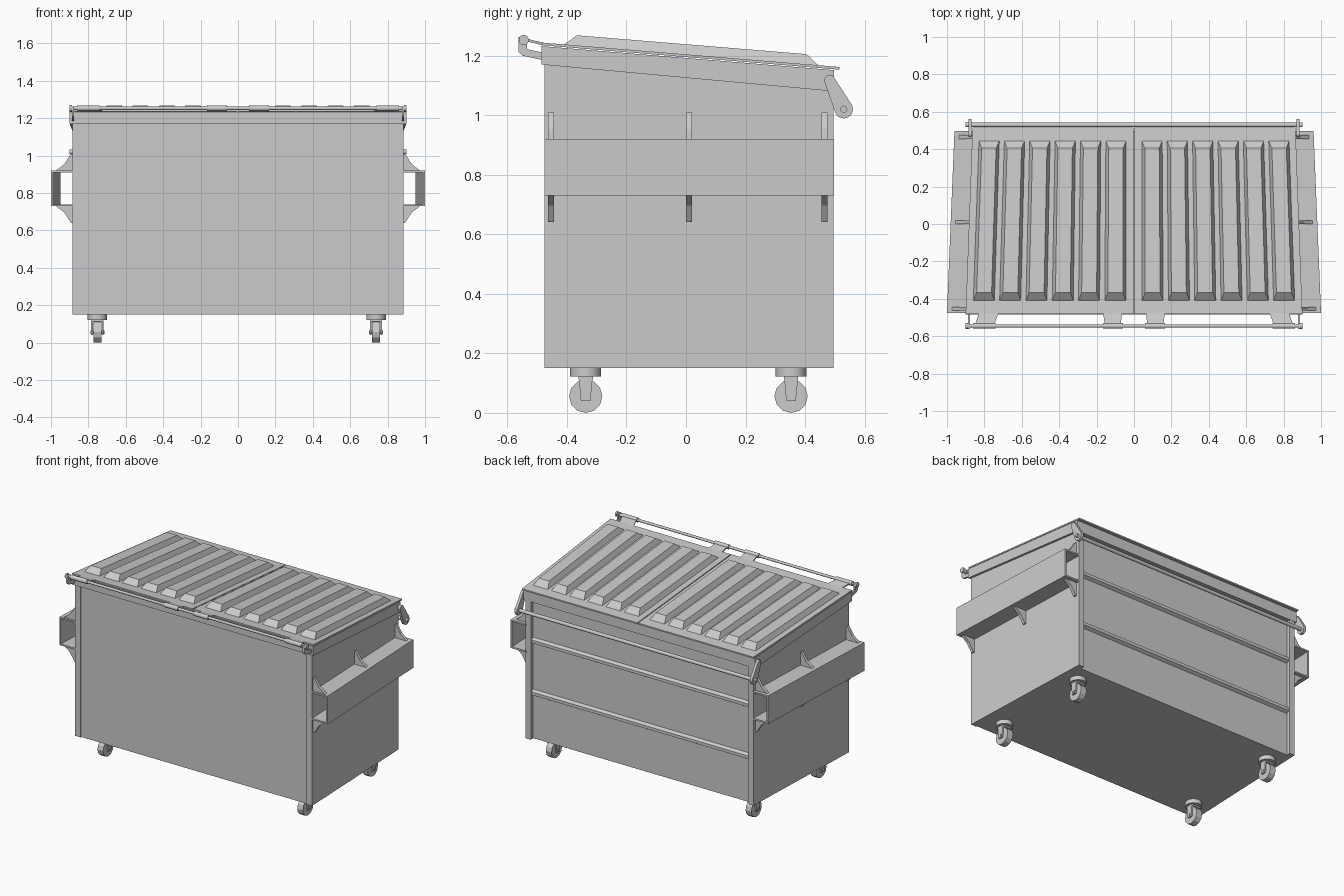
import bpy, bmesh, math
from mathutils import Vector, Matrix

if "Cube" in bpy.data.objects:
    bpy.data.objects.remove(bpy.data.objects["Cube"])


def lid_z(y):
    return 1.244 - 0.082 * (y + 0.485)


def finish(name, bm, taper=False, mirror=False, smooth=False):
    # The whole bin narrows slightly towards the back
    if taper:
        for v in bm.verts:
            v.co.x *= 1 - 0.04 * (v.co.y + 0.475) / 0.97
    bmesh.ops.recalc_face_normals(bm, faces=bm.faces)
    me = bpy.data.meshes.new(name)
    bm.to_mesh(me)
    bm.free()
    ob = bpy.data.objects.new(name, me)
    bpy.context.collection.objects.link(ob)
    if mirror:
        ob.modifiers.new("Mirror", 'MIRROR')
    if smooth:
        bpy.context.view_layer.objects.active = ob
        ob.select_set(True)
        bpy.ops.object.shade_smooth_by_angle(angle=math.radians(40))
        ob.select_set(False)
    return ob


def prism(name, pts, a, b, axis='X', **kw):
    # Extrude a profile: (y, z) along X, or (x, z) along Y
    bm = bmesh.new()
    place = (lambda p, t: (t, p[0], p[1])) if axis == 'X' else (lambda p, t: (p[0], t, p[1]))
    lo = [bm.verts.new(place(p, a)) for p in pts]
    hi = [bm.verts.new(place(p, b)) for p in pts]
    bm.faces.new(lo)
    bm.faces.new(hi)
    n = len(pts)
    for i in range(n):
        j = (i + 1) % n
        bm.faces.new((lo[i], lo[j], hi[j], hi[i]))
    return finish(name, bm, **kw)


def rod(name, p, q, r, sides=12, **kw):
    p, q = Vector(p), Vector(q)
    d = q - p
    bm = bmesh.new()
    m = Matrix.Translation((p + q) / 2) @ d.to_track_quat('Z', 'Y').to_matrix().to_4x4()
    bmesh.ops.create_cone(bm, cap_ends=True, segments=sides, radius1=r, radius2=r,
                          depth=d.length, matrix=m)
    return finish(name, bm, **kw)


def rect(a, b, c, d):
    return [(a, c), (b, c), (b, d), (a, d)]


# Body with recessed front and back panels
prism("body", [(-0.468, 0.15), (0.468, 0.15), (0.468, 1.13), (-0.468, 1.21)],
      -0.885, 0.885, taper=True)
prism("front_post", rect(-0.475, -0.46, 0.15, 1.18), 0.842, 0.885, taper=True, mirror=True)
prism("back_post", rect(0.46, 0.495, 0.15, 1.10), 0.845, 0.885, taper=True, mirror=True)

# Horizontal stiffeners on the back
for i, z in enumerate((0.46, 0.81)):
    prism(f"back_stiffener_{i}", [(0.46, z - 0.026), (0.488, z - 0.01), (0.488, z + 0.01),
                                  (0.46, z + 0.026)], -0.85, 0.85, taper=True)

# Sloping rim
prism("rim", [(-0.485, 1.17), (0.497, 1.08), (0.497, lid_z(0.497) - 0.012),
              (-0.485, lid_z(-0.485) - 0.012)], -0.9, 0.9, taper=True)

# Two lids with raised ribs
prism("lid", [(-0.482, lid_z(-0.482) - 0.009), (0.515, lid_z(0.515) - 0.009),
              (0.515, lid_z(0.515)), (-0.482, lid_z(-0.482))],
      0.003, 0.9, taper=True, mirror=True)
for i in range(6):
    c = 0.1 + 0.141 * i
    bm = bmesh.new()
    rings = []
    for w, y0, y1, h in ((0.058, -0.412, 0.448, -0.003), (0.04, -0.367, 0.405, 0.034)):
        rings.append([bm.verts.new((c + sx * w, y, lid_z(y) + h))
                      for sx, y in ((-1, y0), (1, y0), (1, y1), (-1, y1))])
    bm.faces.new(rings[0])
    bm.faces.new(rings[1])
    for k in range(4):
        j = (k + 1) % 4
        bm.faces.new((rings[0][k], rings[0][j], rings[1][j], rings[1][k]))
    finish(f"lid_rib_{i}", bm, taper=True, mirror=True)

# Hinge rod, brackets, knuckles and straps along the front
HY, HZ = -0.545, 1.253
rod("hinge_rod", (-0.895, HY, HZ), (0.895, HY, HZ), 0.009, smooth=True)
prism("hinge_bracket", [(-0.562, 1.262), (-0.532, 1.262), (-0.535, 1.222), (-0.48, 1.21),
                        (-0.48, 1.185), (-0.55, 1.2), (-0.562, 1.212)],
      0.876, 0.888, mirror=True)
rod("hinge_rod_end", (0.888, HY, HZ), (0.9, HY, HZ), 0.017, mirror=True, smooth=True)
for n, (k0, k1, s0, s1) in {"inner": (0.06, 0.165, 0.066, 0.165),
                            "outer": (0.74, 0.862, 0.725, 0.83)}.items():
    rod(f"{n}_knuckle", (k0, HY, HZ), (k1, HY, HZ), 0.015, mirror=True, smooth=True)
    bm = bmesh.new()
    vs = []
    for dz in (0, -0.009):
        vs.append([bm.verts.new(p) for p in (
            (k0 + 0.01, HY, HZ + dz + 0.006), (k1 - 0.01, HY, HZ + dz + 0.006),
            (s1, -0.478, lid_z(-0.478) + dz), (s0, -0.478, lid_z(-0.478) + dz))])
    bm.faces.new(vs[0])
    bm.faces.new(vs[1])
    for k in range(4):
        j = (k + 1) % 4
        bm.faces.new((vs[0][k], vs[0][j], vs[1][j], vs[1][k]))
    finish(f"{n}_hinge_strap", bm, mirror=True)

# Swing arms and bar at the back
arm = []
ax = math.atan2(1.02 - 1.118, 0.53 - 0.482)
for (cy, cz, r, start) in ((0.53, 1.02, 0.031, ax - math.pi / 2),
                           (0.482, 1.118, 0.018, ax + math.pi / 2)):
    arm += [(cy + r * math.cos(start + math.pi * t / 8),
             cz + r * math.sin(start + math.pi * t / 8)) for t in range(9)]
prism("swing_arm", arm, 0.868, 0.886, mirror=True)
rod("back_bar", (-0.9, 0.53, 1.02), (0.9, 0.53, 1.02), 0.012, smooth=True)

# Fork pockets: open channels on both sides
prism("fork_pocket", [(0.88, 0.73), (1.0, 0.73), (1.0, 0.92), (0.88, 0.92), (0.88, 0.91),
                      (0.99, 0.91), (0.99, 0.74), (0.88, 0.74)],
      -0.475, 0.497, 'Y', taper=True, mirror=True)
for i, y in enumerate((-0.453, 0.01, 0.465)):
    for n, z, s in (("upper", 0.919, 1), ("lower", 0.731, -1)):
        prism(f"{n}_gusset_{i}", [(0.88, z), (0.975, z), (0.93, z + s * 0.035),
                                  (0.894, z + s * 0.09), (0.88, z + s * 0.09)],
              y - 0.01, y + 0.01, 'Y', taper=True, mirror=True)

# Casters
for sx, x in (("left", -0.752), ("right", 0.738)):
    for sy, y in (("front", -0.337), ("back", 0.353)):
        n = f"{sy}_{sx}"
        rod(n + "_swivel", (x, y, 0.122), (x, y, 0.151), 0.052, 16, smooth=True)
        rod(n + "_wheel", (x - 0.021, y, 0.056), (x + 0.021, y, 0.056), 0.056, 12)
        rod(n + "_axle", (x - 0.037, y, 0.056), (x + 0.037, y, 0.056), 0.009, 8)
        for k, s in enumerate((-1, 1)):
            prism(f"{n}_fork_{k}", [(y - 0.024, 0.125), (y - 0.016, 0.04),
                                    (y + 0.016, 0.04), (y + 0.024, 0.125)],
                  x + s * 0.024, x + s * 0.033)
        prism(n + "_fork_top", rect(y - 0.024, y + 0.024, 0.112, 0.125), x - 0.033, x + 0.033)
